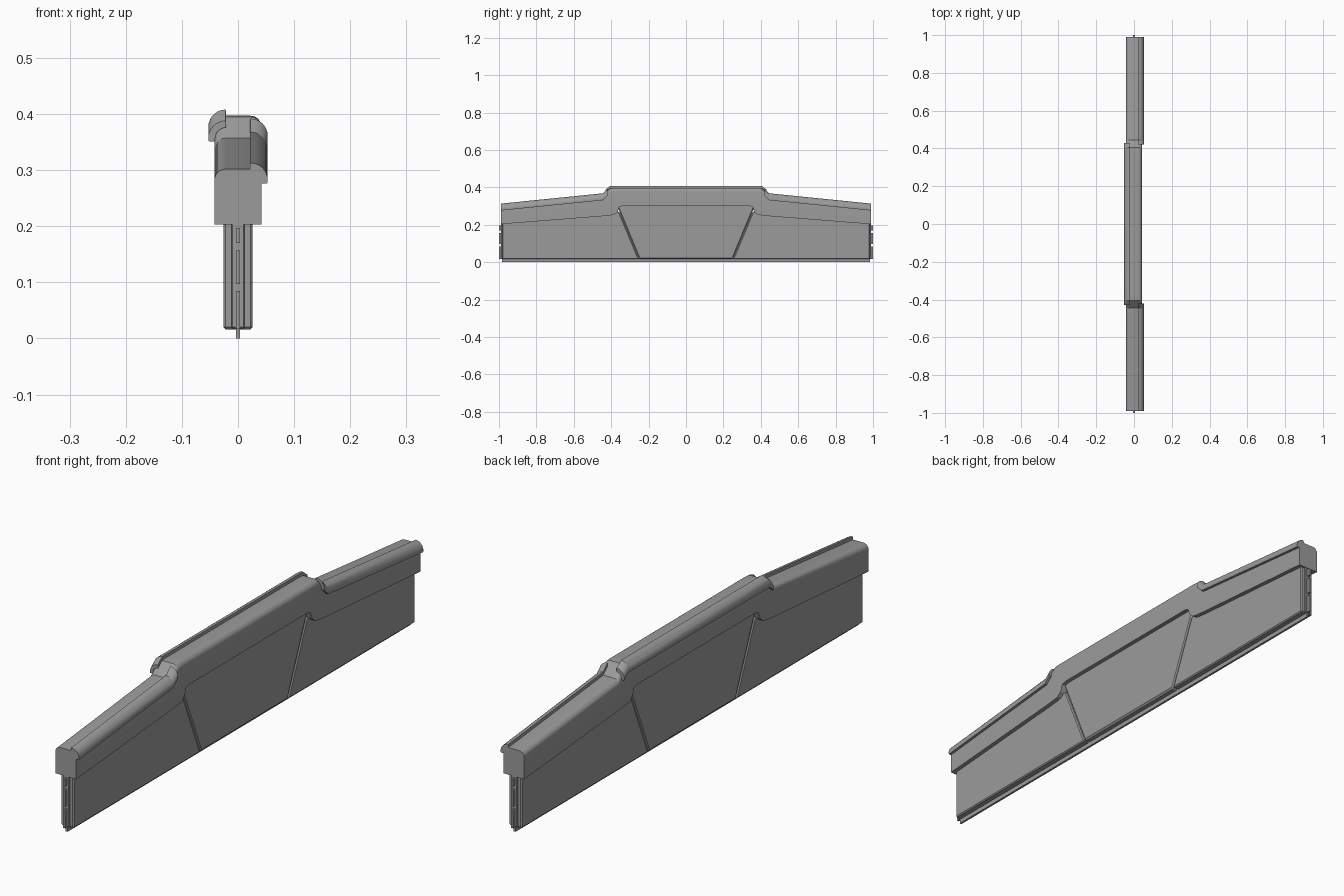
import bpy, bmesh, math

cube = bpy.data.objects.get("Cube")
if cube:
    bpy.data.objects.remove(cube, do_unlink=True)

grey = bpy.data.materials.new("matte grey")
grey.use_nodes = True
COLOUR = (0.33, 0.33, 0.33, 1)
grey.diffuse_color = COLOUR
grey.node_tree.nodes["Principled BSDF"].inputs["Base Color"].default_value = COLOUR


def finish(name, bm):
    bmesh.ops.recalc_face_normals(bm, faces=bm.faces)
    mesh = bpy.data.meshes.new(name)
    bm.to_mesh(mesh)
    bm.free()
    mesh.materials.append(grey)
    obj = bpy.data.objects.new(name, mesh)
    bpy.context.collection.objects.link(obj)
    return obj


def loft(name, rings):
    """Skin closed rings of points and cap both ends."""
    bm = bmesh.new()
    loops = [[bm.verts.new(p) for p in ring] for ring in rings]
    n = len(loops[0])
    for a, b in zip(loops, loops[1:]):
        for i in range(n):
            bm.faces.new((a[i], a[(i + 1) % n], b[(i + 1) % n], b[i]))
    bm.faces.new(loops[0])
    bm.faces.new(loops[-1])
    obj = finish(name, bm)
    bpy.ops.object.select_all(action='DESELECT')
    obj.select_set(True)
    bpy.context.view_layer.objects.active = obj
    bpy.ops.object.shade_smooth_by_angle(angle=math.radians(25))
    return obj


def prism(name, outline, half, bevel=0.0):
    """Extrude a side outline (y, z) across the thickness."""
    bm = bmesh.new()
    face = bm.faces.new([bm.verts.new((-half, y, z)) for y, z in outline])
    out = bmesh.ops.extrude_face_region(bm, geom=[face])
    for v in out["geom"]:
        if isinstance(v, bmesh.types.BMVert):
            v.co.x = half
    obj = finish(name, bm)
    if bevel:
        mod = obj.modifiers.new("bevel", 'BEVEL')
        mod.width = bevel
        mod.segments = 1
    return obj


def box(name, half, y0, y1, z0, z1, bevel=0.0):
    return prism(name, [(y0, z0), (y1, z0), (y1, z1), (y0, z1)], half, bevel)


def arc(radius, cx=0.022, drop=0.02, steps=6):
    """Rounded shoulder as (x, height below the top)."""
    return [(cx + radius * math.sin(t), -drop + radius * math.cos(t))
            for t in (math.pi / 2 * i / steps for i in range(steps + 1))]


# Capping rail: stations along half the length as (y, top, bottom)
half_rail = [(0.34, 0.397, 0.30), (0.357, 0.397, 0.295), (0.367, 0.397, 0.268),
             (0.385, 0.397, 0.254), (0.405, 0.395, 0.25), (0.445, 0.357, 0.246),
             (0.99, 0.302, 0.203)]
stations = [(-y, t, b) for y, t, b in reversed(half_rail)] + half_rail
shoulder = arc(0.02)


def rail_ring(y, top, bottom):
    right = [(x, y, top + d) for x, d in shoulder] + [(0.042, y, bottom)]
    return right + [(-x, y, z) for x, y, z in reversed(right)]


loft("capping_rail", [rail_ring(*s) for s in stations])

# Overlapping lip strips hooked over one shoulder of the rail
outer = arc(0.031) + [(0.052, -0.026), (0.041, -0.026)]
lip_section = outer + [(x - 0.001, d - 0.001) for x, d in reversed(shoulder)]


def lip(name, path, side):
    loft(name, [[(side * x, y, top + d) for x, d in lip_section] for y, top in path])


lip("centre_lip", [(-0.43, 0.377), (-0.405, 0.397), (0.405, 0.397), (0.43, 0.377)], -1)
for end, s in (("front", -1), ("back", 1)):
    lip(end + "_lip", [(s * 0.99, 0.302), (s * 0.445, 0.357), (s * 0.42, 0.381)], 1)

# Wall panels under the rail
prism("centre_panel", [(-0.25, 0.016), (0.25, 0.016), (0.372, 0.31), (-0.372, 0.31)],
      0.026, 0.006)
for end, s in (("front", -1), ("back", 1)):
    prism(end + "_panel", [(s * 0.252, 0.016), (s * 0.982, 0.016), (s * 0.982, 0.225),
                           (s * 0.41, 0.27), (s * 0.358, 0.27)], 0.026, 0.004)
    box(end + "_end_post", 0.012, s * 0.97, s * 0.988, 0.018, 0.215, 0.002)
    # Broken joining tongue on the end edge
    for i, (z0, z1) in enumerate(((0.018, 0.085), (0.097, 0.157), (0.17, 0.197))):
        box(f"{end}_tongue_{i + 1}", 0.004, s * 0.98, s * 1.0, z0, z1)

# Joint core and ground strip
prism("panel_core", [(-0.96, 0.02), (0.96, 0.02), (0.96, 0.22), (0.4, 0.265),
                     (-0.4, 0.265), (-0.96, 0.22)], 0.022)
box("ground_strip", 0.004, -0.985, 0.985, 0.0, 0.025)
